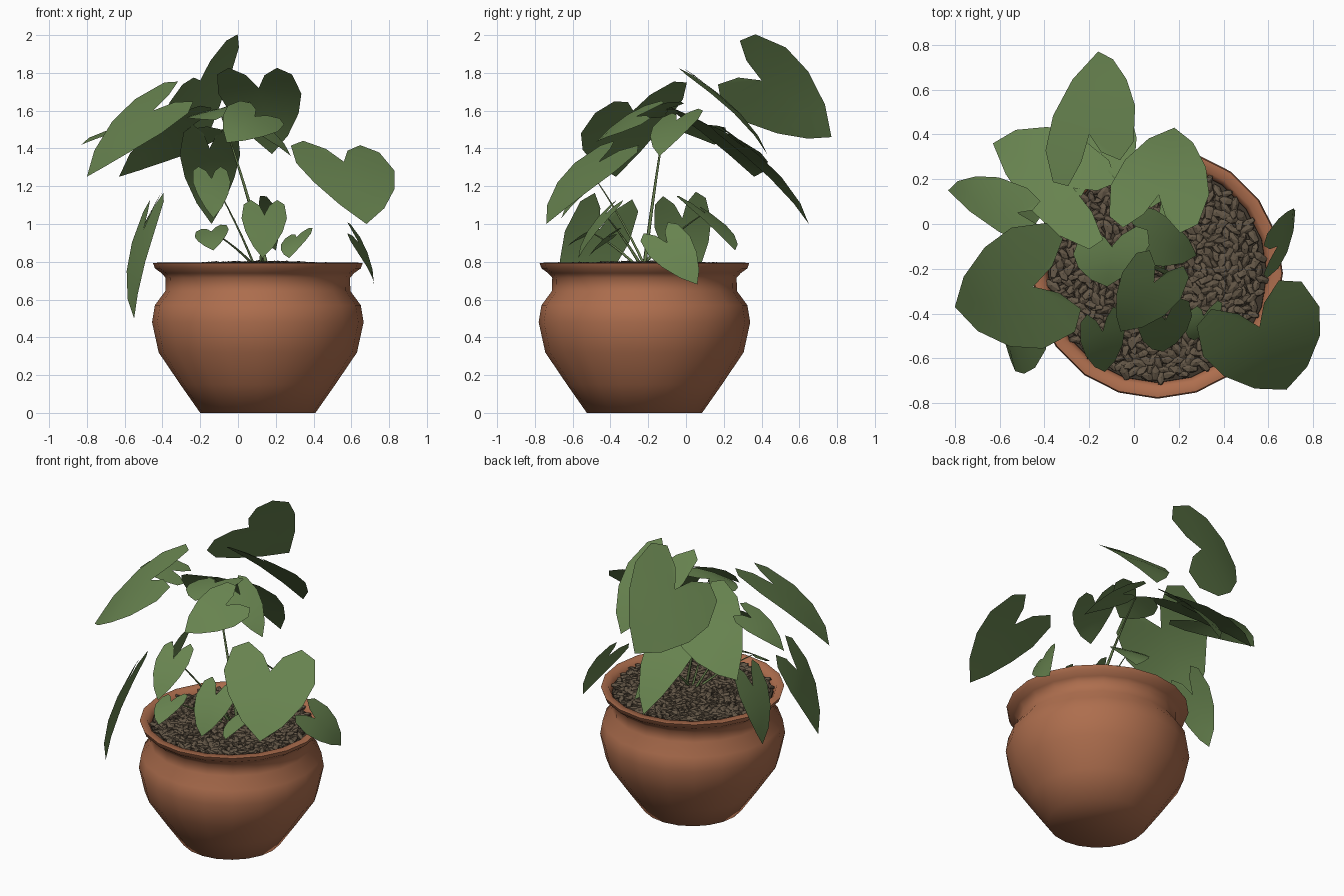
import bpy, bmesh, math, random
from mathutils import Vector, Euler

random.seed(4)
CENTRE = Vector((.105, -.22, 0))

default = bpy.data.objects.get("Cube")
if default:
    bpy.data.objects.remove(default)


def material(name, r, g, b):
    mat = bpy.data.materials.new(name)
    mat.use_nodes = True
    mat.diffuse_color = (r, g, b, 1)
    mat.node_tree.nodes["Principled BSDF"].inputs["Base Color"].default_value = (r, g, b, 1)
    return mat


terracotta = material("terracotta", .42, .155, .075)
leaf_green = material("leaf green", .135, .225, .078)
stem_green = material("stem green", .13, .2, .07)
soil_brown = material("soil brown", .05, .038, .026)
pebble_brown = material("pebble brown", .125, .094, .062)


def mesh_object(name, bm, *materials, smooth=None):
    mesh = bpy.data.meshes.new(name)
    bm.to_mesh(mesh)
    bm.free()
    obj = bpy.data.objects.new(name, mesh)
    bpy.context.collection.objects.link(obj)
    for mat in materials:
        mesh.materials.append(mat)
    if smooth:
        bpy.ops.object.select_all(action='DESELECT')
        obj.select_set(True)
        bpy.context.view_layer.objects.active = obj
        bpy.ops.object.shade_smooth_by_angle(angle=math.radians(smooth))


def lathe(name, profile, mat, sides=20):
    """Spin a radius/height profile round the pot axis."""
    bm = bmesh.new()
    rings = []
    for r, z in profile:
        rings.append([bm.verts.new(CENTRE + Vector((r * math.cos(a), r * math.sin(a), z)))
                      for a in (math.tau * i / sides for i in range(sides))])
    for low, high in zip(rings, rings[1:]):
        for i in range(sides):
            j = (i + 1) % sides
            bm.faces.new((low[i], low[j], high[j], high[i]))
    bm.faces.new(rings[0][::-1])
    bm.faces.new(rings[-1])
    mesh_object(name, bm, mat, smooth=75)


# Pot with flared rim, hollow down to the soil
lathe("pot", [(.305, 0), (.41, .15), (.525, .32), (.56, .48), (.545, .57), (.49, .645),
              (.488, .715), (.51, .74), (.545, .765), (.555, .793), (.51, .797), (.49, .75),
              (.48, .7)], terracotta)

# Soil mound
lathe("soil", [(.49, .72), (.488, .76), (.3, .78), (.1, .783)], soil_brown)

# Loose pebbles covering the soil
bm = bmesh.new()
COUNT = 560
for i in range(COUNT):
    r = .47 * math.sqrt((i + .5) / COUNT)
    a = i * 2.39996
    spot = CENTRE + Vector((r * math.cos(a), r * math.sin(a), .79 - .03 * r))
    turn = Euler((random.uniform(-.5, .5), random.uniform(-.4, .4), random.uniform(0, math.tau)))
    stone = bmesh.ops.create_icosphere(bm, subdivisions=1, radius=1)["verts"]
    size = Vector((.04, .02, .014)) * random.uniform(.8, 1.2)
    for v in stone:
        v.co = spot + turn.to_matrix() @ (v.co * size)
mesh_object("pebbles", bm, pebble_brown)

# Half outline of a heart-shaped leaf: along the midrib, then across
HALF = [(-.24, .22), (-.4, .58), (-.28, .9), (.08, 1), (.42, .82), (.76, .45)]
RIB = [0, .33, .66, 1]


def leaf(name, notch, tip, side, curl=.2):
    """Heart leaf from notch to tip, side is its half-width vector."""
    notch, tip, side = Vector(notch), Vector(tip), Vector(side)
    axis = tip - notch
    normal = axis.cross(side).normalized()
    if normal.z < 0:
        side = -side
        normal = -normal
    bm = bmesh.new()

    def point(u, v):
        lift = axis.length * (curl * (u - u * u) - .06 * v * v + .04 * abs(v))
        return bm.verts.new(notch + axis * u + side * v + normal * lift)

    rib = [point(u, 0) for u in RIB]
    for sign in (1, -1):
        o = [point(u, sign * v) for u, v in HALF]
        fans = [(rib[0], o[0], o[1]), (rib[0], o[1], o[2]), (rib[0], o[2], o[3]),
                (rib[0], o[3], rib[1]), (rib[1], o[3], o[4]), (rib[1], o[4], rib[2]),
                (rib[2], o[4], o[5]), (rib[2], o[5], rib[3])]
        for f in fans:
            bm.faces.new(f[::-sign])
    for f in bm.faces:
        f.normal_update()
        if f.normal.dot(normal) < 0:
            f.normal_flip()
    mesh_object(name, bm, leaf_green, smooth=60)


def stem(name, end, thick=.012):
    """Thin tapering stalk arching from the crown to a leaf notch."""
    end = Vector(end)
    root = CENTRE + Vector((random.uniform(-.05, .05), random.uniform(-.04, .04), .77))
    bend = root.lerp(end, .45) + Vector((0, 0, .08 * (end - root).length))
    data = bpy.data.curves.new(name, 'CURVE')
    data.dimensions = '3D'
    data.bevel_depth = thick
    data.bevel_resolution = 0
    spline = data.splines.new('POLY')
    steps = 6
    spline.points.add(steps)
    for i, p in enumerate(spline.points):
        t = i / steps
        p.co = (*(root.lerp(bend, t).lerp(bend.lerp(end, t), t)), 1)
        p.radius = 1 - .7 * t
    data.materials.append(stem_green)
    bpy.context.collection.objects.link(bpy.data.objects.new(name, data))


# Upper leaves: notch, tip, half-width
canopy = {
    "back_top": ((-.2, .4, 1.76), (-.16, .77, 1.46), (.2, .1, .2)),
    "back_middle": ((.11, .13, 1.72), (.18, .43, 1.37), (.22, -.02, 0)),
    "back_right": ((-.27, .16, 1.5), (-.63, .36, 1.25), (.05, .22, -.1)),
    "back_low": ((-.15, .32, 1.4), (-.14, .65, 1), (.16, .04, 0)),
    "inner_left": ((.05, -.05, 1.55), (.28, -.14, 1.36), (.03, .12, .02)),
    "inner_right": ((-.1, -.1, 1.61), (-.12, -.28, 1.55), (.17, .02, .04)),
    "inner_front": ((.09, -.26, 1.57), (-.06, -.48, 1.43), (.13, -.06, -.07)),
    "front_right": ((-.45, -.28, 1.6), (-.8, -.37, 1.25), (-.07, .27, .09)),
    "far_right": ((-.52, .05, 1.52), (-.83, .15, 1.42), (-.06, .15, 0)),
    "front_left": ((.56, -.46, 1.33), (.68, -.74, 1), (.26, .11, -.02)),
}
# Lower leaves, some drooping over the rim
undergrowth = {
    "droop_right": ((-.5, -.46, .97), (-.55, -.61, .5), (-.06, .17, -.03)),
    "droop_back_right": ((-.48, -.02, 1.03), (-.58, .02, .68), (0, .15, .02)),
    "droop_left": ((.64, -.1, .9), (.72, .06, .68), (0, .11, .05)),
    "low_back": ((.12, .1, 1.06), (.2, .26, .86), (.07, -.1, .05)),
    "low_front": ((.14, -.43, 1.05), (.13, -.57, .82), (.12, .03, 0)),
    "small_front": ((-.14, -.51, .96), (-.13, -.65, .86), (.09, .02, .02)),
    "small_left": ((.31, -.41, .93), (.27, -.52, .82), (.08, .02, .03)),
    "inner_low": ((-.14, -.48, 1.24), (-.13, -.66, 1.03), (.1, .03, 0)),
}
for name, shape in {**canopy, **undergrowth}.items():
    leaf(name + "_leaf", *shape)

# Stalks for the inner leaves
stem("inner_right_stem", canopy["inner_right"][0])
for name in ("inner_low", "low_back", "low_front", "small_front"):
    stem(name + "_stem", undergrowth[name][0], .009)
